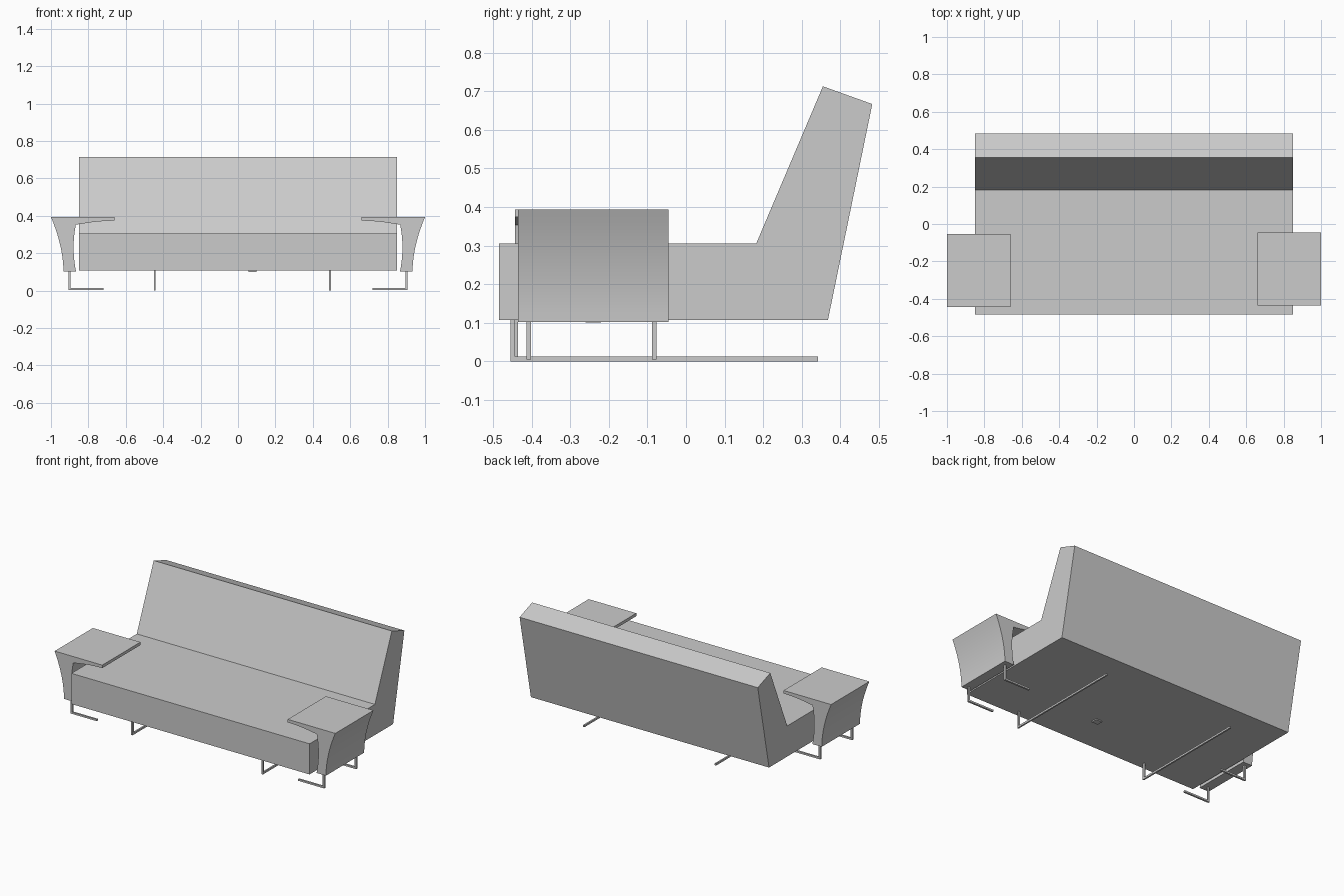
import bpy, bmesh
from mathutils import Vector

if "Cube" in bpy.data.objects:
    bpy.data.objects.remove(bpy.data.objects["Cube"])

grey = bpy.data.materials.new("light grey")
grey.diffuse_color = (0.6, 0.6, 0.6, 1)
grey.use_nodes = True
grey.node_tree.nodes["Principled BSDF"].inputs["Base Color"].default_value = grey.diffuse_color


def finish(name, bm, smooth=False):
    bmesh.ops.recalc_face_normals(bm, faces=bm.faces)
    me = bpy.data.meshes.new(name)
    bm.to_mesh(me)
    bm.free()
    ob = bpy.data.objects.new(name, me)
    bpy.context.collection.objects.link(ob)
    me.materials.append(grey)
    if smooth:
        bpy.ops.object.select_all(action='DESELECT')
        ob.select_set(True)
        bpy.context.view_layer.objects.active = ob
        bpy.ops.object.shade_smooth_by_angle(angle=0.5)
    return ob


def prism(name, start, offset, smooth=False):
    """Extrude a closed outline along an offset."""
    bm = bmesh.new()
    face = bm.faces.new([bm.verts.new(p) for p in start])
    new = bmesh.ops.extrude_face_region(bm, geom=[face])["geom"]
    verts = [g for g in new if isinstance(g, bmesh.types.BMVert)]
    bmesh.ops.translate(bm, vec=offset, verts=verts)
    return finish(name, bm, smooth)


def add_box(bm, lo, hi):
    lo, hi = Vector(lo), Vector(hi)
    verts = bmesh.ops.create_cube(bm, size=1)["verts"]
    bmesh.ops.scale(bm, vec=hi - lo, verts=verts)
    bmesh.ops.translate(bm, vec=(lo + hi) / 2, verts=verts)


def boxes(name, spans):
    bm = bmesh.new()
    for lo, hi in spans:
        add_box(bm, lo, hi)
    return finish(name, bm)


def curve(a, c, b, n=8):
    """Quadratic curve from a to b pulled towards c, without its last point."""
    a, c, b = Vector(a), Vector(c), Vector(b)
    return [a * (1 - t) ** 2 + c * 2 * t * (1 - t) + b * t * t
            for t in (i / n for i in range(n))]


# Seat and leaning backrest in one profile
body = [(-0.485, 0.107), (0.368, 0.107), (0.483, 0.667),
        (0.355, 0.713), (0.182, 0.305), (-0.485, 0.305)]
prism("seat_and_back", [(-0.851, y, z) for y, z in body], (1.702, 0, 0))

# Flared armrests with a thin shelf reaching over the seat
arm = [Vector((0.66, 0.393))]
arm += curve((0.66, 0.374), (0.76, 0.372), (0.835, 0.357), 6)
arm += [Vector((0.835, 0.357))]
arm += curve((0.867, 0.353), (0.892, 0.23), (0.866, 0.102), 10)
arm += [Vector((0.866, 0.102))]
arm += curve((0.933, 0.102), (0.935, 0.24), (1.0, 0.393), 10)
arm += [Vector((1.0, 0.393))]
for side, name, y in ((1, "right", -0.435), (-1, "left", -0.443)):
    prism(name + "_armrest", [(side * p.x, y, p.y) for p in arm],
          (0, 0.39, 0), True)

    # L-shaped rod feet under each armrest
    spans = []
    for yc in (-0.408, -0.082):
        y0, y1 = yc - 0.006, yc + 0.006
        xs = sorted((side * 0.895, side * 0.906))
        spans.append(((xs[0], y0, 0.004), (xs[1], y1, 0.105)))
        xs = sorted((side * 0.72, side * 0.895))
        spans.append(((xs[0], y0, 0.004), (xs[1], y1, 0.015)))
    boxes(name + "_armrest_feet", spans)

# Long rod runners with front uprights under the seat
for name, x, y0, y1 in (("right", 0.491, -0.455, 0.342),
                        ("left", -0.445, -0.447, 0.335)):
    boxes(name + "_runner", [
        ((x - 0.005, y0, 0), (x + 0.005, y0 + 0.012, 0.108)),
        ((x - 0.005, y0 + 0.012, 0), (x + 0.005, y1, 0.012))])

# Small plate under the seat
boxes("under_plate", [((0.055, -0.26, 0.1), (0.1, -0.22, 0.108))])
